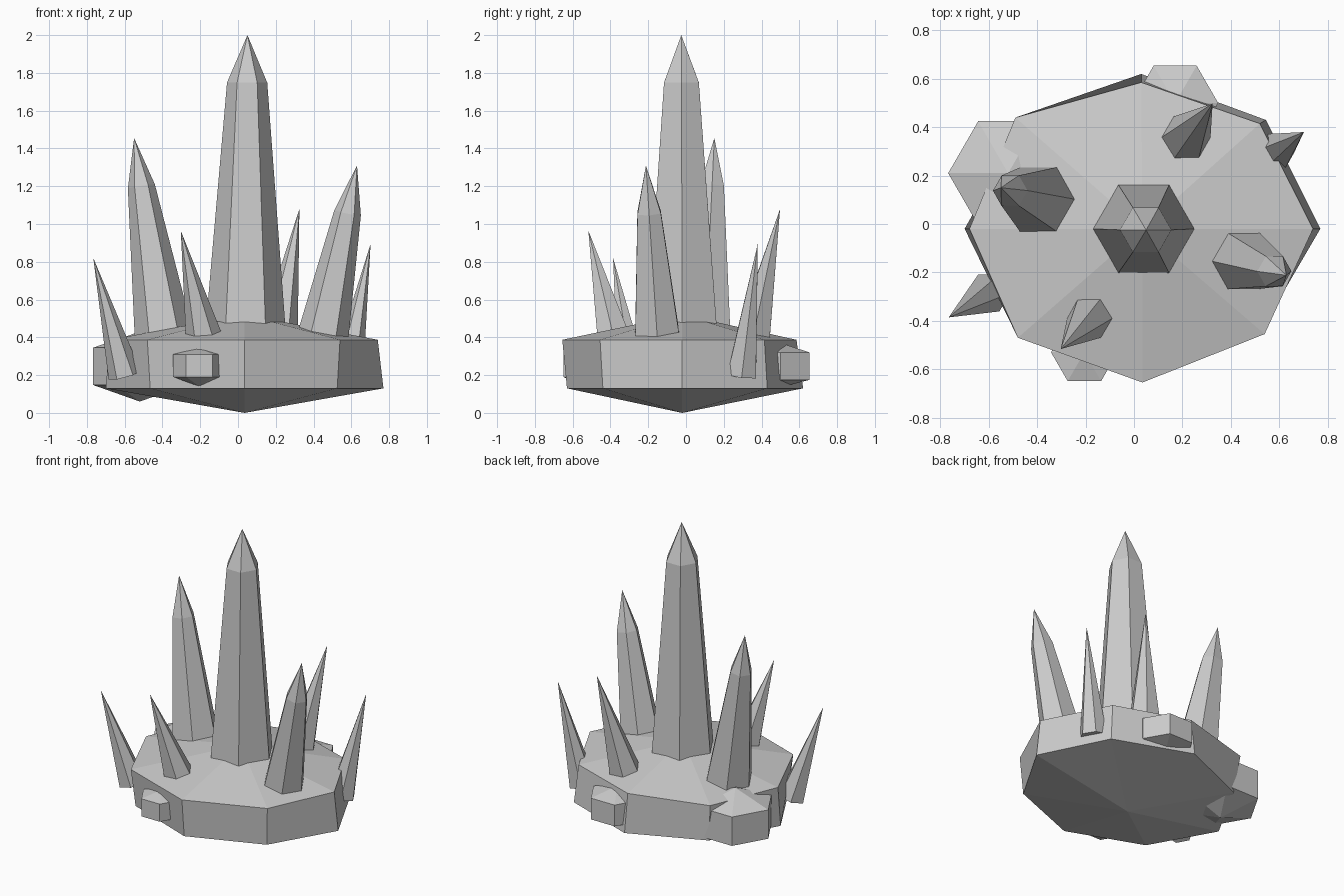
import bpy, bmesh, math
from mathutils import Vector

cube = bpy.data.objects.get("Cube")
if cube:
    bpy.data.objects.remove(cube)

stone = bpy.data.materials.new("pale_grey_stone")
stone.use_nodes = True
GREY = (0.6, 0.6, 0.6, 1)
stone.diffuse_color = GREY
stone.node_tree.nodes["Principled BSDF"].inputs["Base Color"].default_value = GREY
stone.node_tree.nodes["Principled BSDF"].inputs["Roughness"].default_value = 0.8


def loft(name, rings, top, bottom=None):
    """Join rings of points from low to high, closed by a point or a flat face."""
    bm = bmesh.new()
    loops = [[bm.verts.new(p) for p in ring] for ring in rings]
    n = len(loops[0])
    tip = bm.verts.new(top)
    low = bm.verts.new(bottom) if bottom else None
    if low is None:
        bm.faces.new(loops[0][::-1])
    for i in range(n):
        j = (i + 1) % n
        for a, b in zip(loops, loops[1:]):
            bm.faces.new((a[i], a[j], b[j], b[i]))
        bm.faces.new((loops[-1][i], loops[-1][j], tip))
        if low:
            bm.faces.new((loops[0][j], loops[0][i], low))
    bmesh.ops.recalc_face_normals(bm, faces=bm.faces)
    mesh = bpy.data.meshes.new(name)
    bm.to_mesh(mesh)
    bm.free()
    mesh.materials.append(stone)
    obj = bpy.data.objects.new(name, mesh)
    bpy.context.collection.objects.link(obj)
    return obj


def hexagon(centre, radius, turn=None):
    pts = [Vector((math.cos(a), math.sin(a), 0)) * radius
           for a in (i * math.pi / 3 for i in range(6))]
    return [Vector(centre) + (turn @ p if turn else p) for p in pts]


def crystal(name, base, tip, radius, shoulder=None, ratio=0.5):
    """Six-sided leaning spike, with an optional shoulder below the tip."""
    base, tip = Vector(base), Vector(tip)
    turn = Vector((0, 0, 1)).rotation_difference(tip - base)
    rings = [hexagon(base, radius, turn)]
    if shoulder:
        rings.append(hexagon(base.lerp(tip, shoulder), radius * ratio, turn))
    loft(name, rings, tip)


def rock(name, x, y, radius, low, rim_low, rim_high, high):
    """Hexagonal stone with shallow points above and below."""
    rings = [hexagon((x, y, z), radius) for z in (rim_low, rim_high)]
    loft(name, rings, (x, y, high), (x, y, low))


# Slab: uneven eight-sided disc with a raised top and a pointed underside
bottom_rim = [(0.77, -0.02), (0.545, 0.43), (0.03, 0.62), (-0.46, 0.41),
              (-0.70, -0.02), (-0.465, -0.44), (0.035, -0.63), (0.525, -0.44)]
top_rim = [(0.74, -0.02), (0.52, 0.415), (0.03, 0.585), (-0.49, 0.44),
           (-0.68, -0.02), (-0.48, -0.47), (0.035, -0.655), (0.54, -0.455)]
loft("base_slab",
     [[(x, y, 0.13) for x, y in bottom_rim], [(x, y, 0.387) for x, y in top_rim]],
     (0.035, -0.02, 0.52), (0.035, -0.02, 0))

# Large crystals with shoulders
crystal("main_crystal", (0.04, -0.02, 0.43), (0.05, -0.025, 2.0), 0.213, 0.84, 0.5)
crystal("right_crystal", (-0.39, 0.10, 0.39), (-0.55, 0.15, 1.455), 0.157, 0.76, 0.46)
crystal("left_crystal", (0.445, -0.15, 0.38), (0.63, -0.212, 1.31), 0.138, 0.73, 0.52)

# Small plain spikes
crystal("back_spike", (0.21, 0.35, 0.38), (0.325, 0.498, 1.08), 0.107)
crystal("front_spike", (-0.18, -0.385, 0.40), (-0.303, -0.517, 0.965), 0.097)
crystal("right_edge_spike", (-0.60, -0.285, 0.20), (-0.766, -0.386, 0.82), 0.088)
crystal("left_edge_spike", (0.575, 0.295, 0.20), (0.702, 0.38, 0.895), 0.088)

# Stones set into the rim
rock("front_rock", -0.205, -0.53, 0.138, 0.14, 0.19, 0.31, 0.345)
rock("right_rock", -0.52, 0.21, 0.248, 0.06, 0.148, 0.345, 0.43)
rock("back_rock", 0.17, 0.50, 0.178, 0.135, 0.175, 0.32, 0.37)
